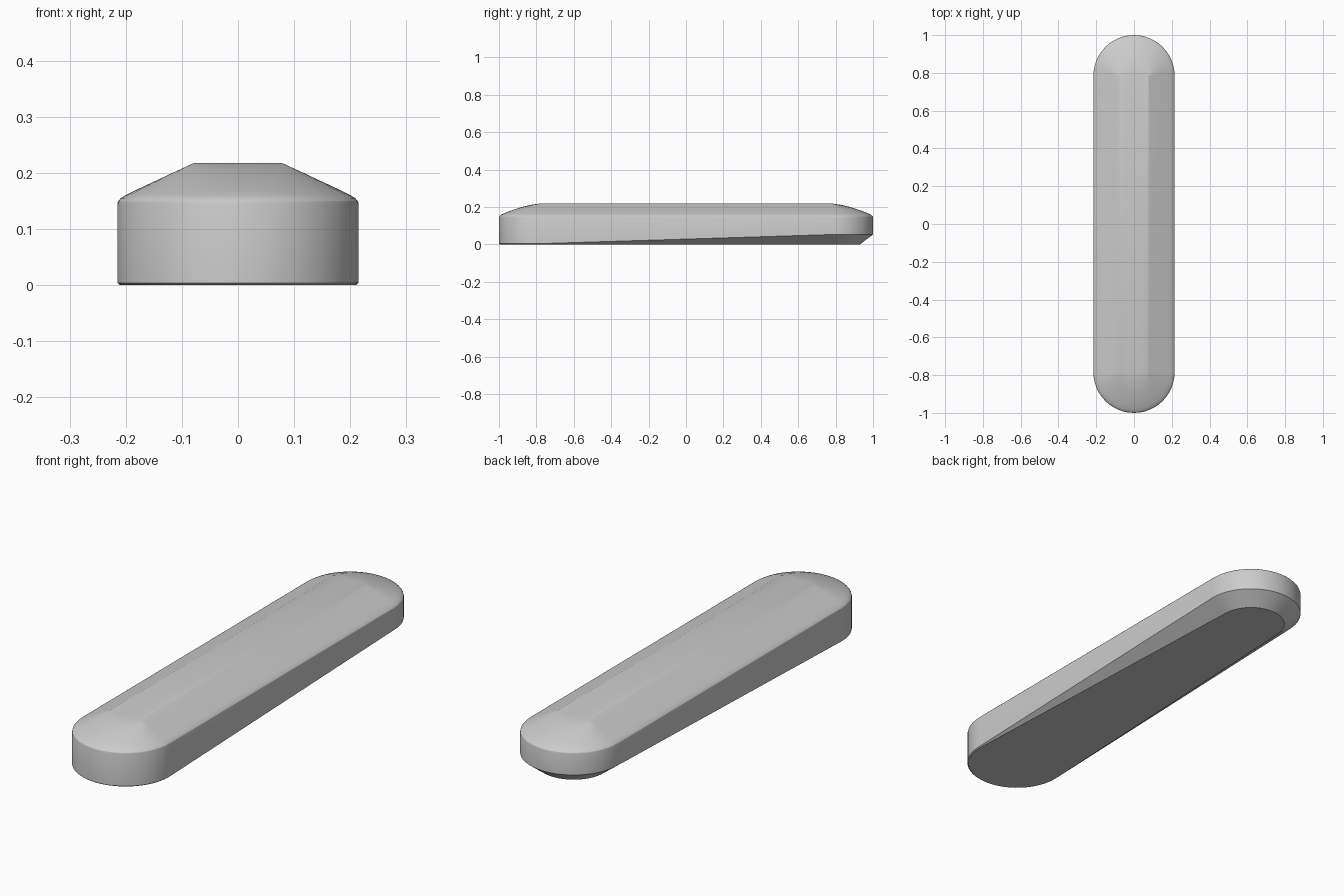
import bpy
import bmesh
import math

cube = bpy.data.objects.get("Cube")
if cube:
    bpy.data.objects.remove(cube, do_unlink=True)

R = 0.215          # half width and cap radius
STRAIGHT = 1 - R   # centre of each rounded end
SEG = 24           # steps per rounded end


def ring(bm, rx, ry, z):
    """Stadium outline; each of rx, ry, z is a (front end, back end) pair."""
    verts = []
    for end, sign in ((1, 1), (0, -1)):
        for i in range(SEG + 1):
            a = math.pi * i / SEG
            verts.append(bm.verts.new((sign * rx[end] * math.cos(a),
                                       sign * (STRAIGHT + ry[end] * math.sin(a)),
                                       z[end])))
    return verts


def both(v):
    return (v, v)


bm = bmesh.new()

# Underside: chamfer that grows from the front end to the back end
rings = [ring(bm, (0.210, 0.145), (0.210, 0.145), both(0)),
         ring(bm, both(R), both(R), (0.004, 0.053))]

# Wall, rounded shoulder and sloped crown: z, side half width, end radius
profile = [(0.145, 0.215, 0.215), (0.150, 0.2135, 0.2135),
           (0.155, 0.209, 0.209), (0.160, 0.201, 0.201),
           (0.168, 0.185, 0.183), (0.178, 0.164, 0.158),
           (0.190, 0.138, 0.124), (0.201, 0.115, 0.088),
           (0.211, 0.093, 0.046), (0.218, 0.078, 0.0)]
for z, rx, ry in profile:
    rings.append(ring(bm, both(rx), both(ry), both(z)))

# Skin between neighbouring outlines, then close both ends
for low, high in zip(rings, rings[1:]):
    n = len(low)
    for i in range(n):
        j = (i + 1) % n
        bm.faces.new((low[i], low[j], high[j], high[i]))
bm.faces.new(list(reversed(rings[0])))
bm.faces.new(rings[-1])
bmesh.ops.recalc_face_normals(bm, faces=bm.faces)

mesh = bpy.data.meshes.new("rounded_bar")
bm.to_mesh(mesh)
bm.free()
bar = bpy.data.objects.new("rounded_bar", mesh)
bpy.context.collection.objects.link(bar)

# Plain grey material
grey = bpy.data.materials.new("plain_grey")
grey.use_nodes = True
colour = (0.6, 0.6, 0.6, 1)
grey.diffuse_color = colour
grey.node_tree.nodes["Principled BSDF"].inputs["Base Color"].default_value = colour
mesh.materials.append(grey)

bpy.ops.object.select_all(action="DESELECT")
bar.select_set(True)
bpy.context.view_layer.objects.active = bar
bpy.ops.object.shade_smooth_by_angle(angle=math.radians(24))
